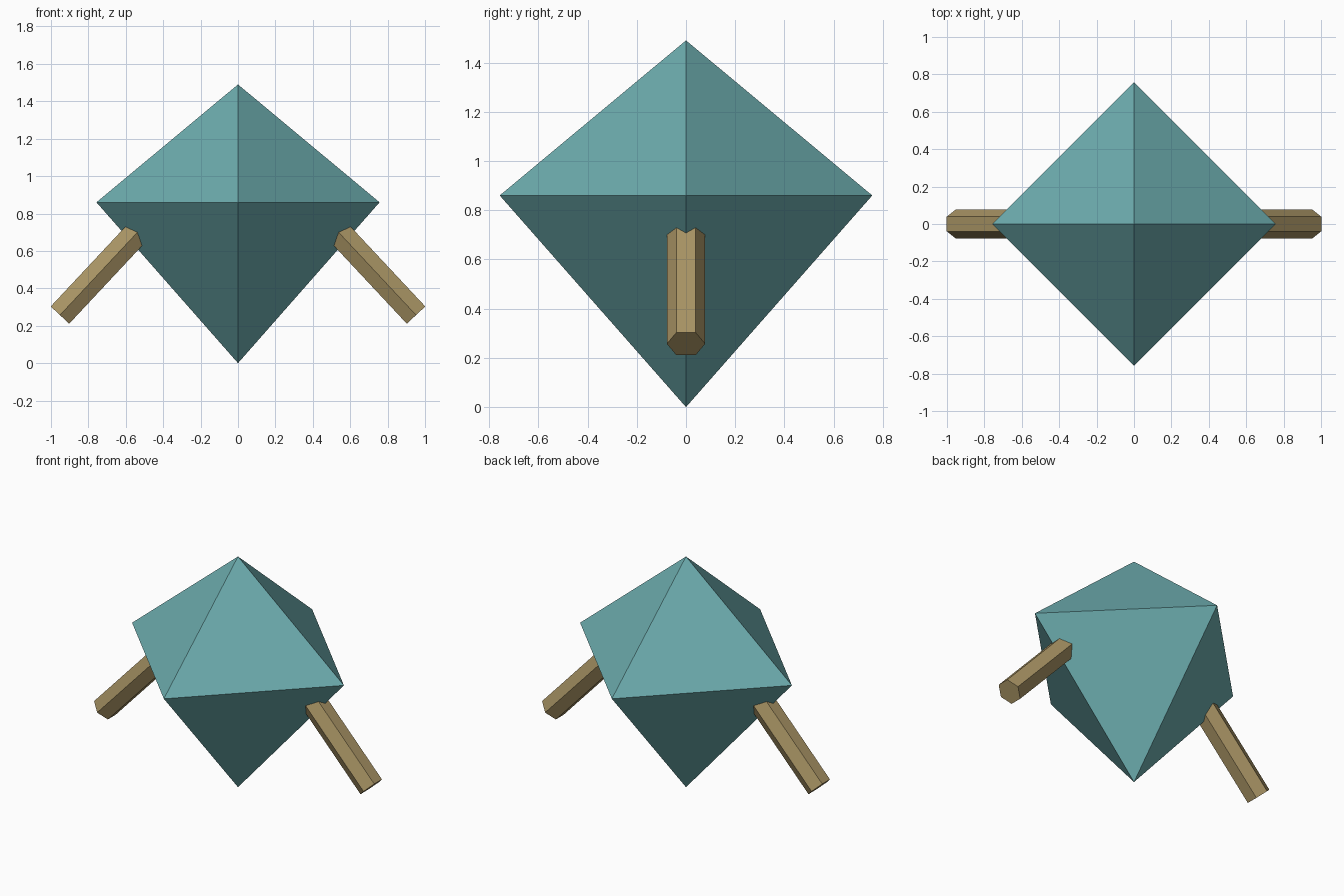
import bpy
import bmesh
from math import sin, cos, tau
from mathutils import Vector

if "Cube" in bpy.data.objects:
    bpy.data.objects.remove(bpy.data.objects["Cube"])


def material(name, color):
    mat = bpy.data.materials.new(name)
    mat.diffuse_color = (*color, 1)
    mat.use_nodes = True
    mat.node_tree.nodes["Principled BSDF"].inputs["Base Color"].default_value = mat.diffuse_color
    return mat


def add_object(name, verts, faces, mat):
    mesh = bpy.data.meshes.new(name)
    mesh.from_pydata(verts, [], faces)
    bm = bmesh.new()
    bm.from_mesh(mesh)
    bmesh.ops.recalc_face_normals(bm, faces=bm.faces[:])
    bm.to_mesh(mesh)
    bm.free()
    mesh.materials.append(mat)
    obj = bpy.data.objects.new(name, mesh)
    bpy.context.collection.objects.link(obj)
    return obj


def ring(sides, radius, center, u, v):
    return [center + radius * (cos(tau * i / sides) * u + sin(tau * i / sides) * v)
            for i in range(sides)]


X, Y = Vector((1, 0, 0)), Vector((0, 1, 0))
teal = material("teal", (0.15, 0.41, 0.42))
tan_brown = material("tan", (0.40, 0.30, 0.13))

# Faceted gem body: square girdle with a point above and below
girdle = ring(4, 0.757, Vector((0, 0, 0.86)), X, Y)
points = [Vector((0, 0, 0)), Vector((0, 0, 1.49))]
add_object("gem_body", girdle + points,
           [(i, (i + 1) % 4, p) for i in range(4) for p in (4, 5)], teal)

# Hexagonal arms slanting down and out, inner ends buried in the body
SIDES, RADIUS, LENGTH = 6, 0.078, 0.78
for side, name in ((1, "right_arm"), (-1, "left_arm")):
    outer = Vector((side * 0.952, 0, 0.257))
    axis = Vector((-side * 0.683, 0, 0.73)).normalized()
    across = axis.cross(Y)
    verts = (ring(SIDES, RADIUS, outer, Y, across)
             + ring(SIDES, RADIUS, outer + axis * LENGTH, Y, across))
    faces = [(i, (i + 1) % SIDES, (i + 1) % SIDES + SIDES, i + SIDES)
             for i in range(SIDES)]
    faces += [tuple(range(SIDES)), tuple(range(SIDES, 2 * SIDES))]
    add_object(name, verts, faces, tan_brown)
